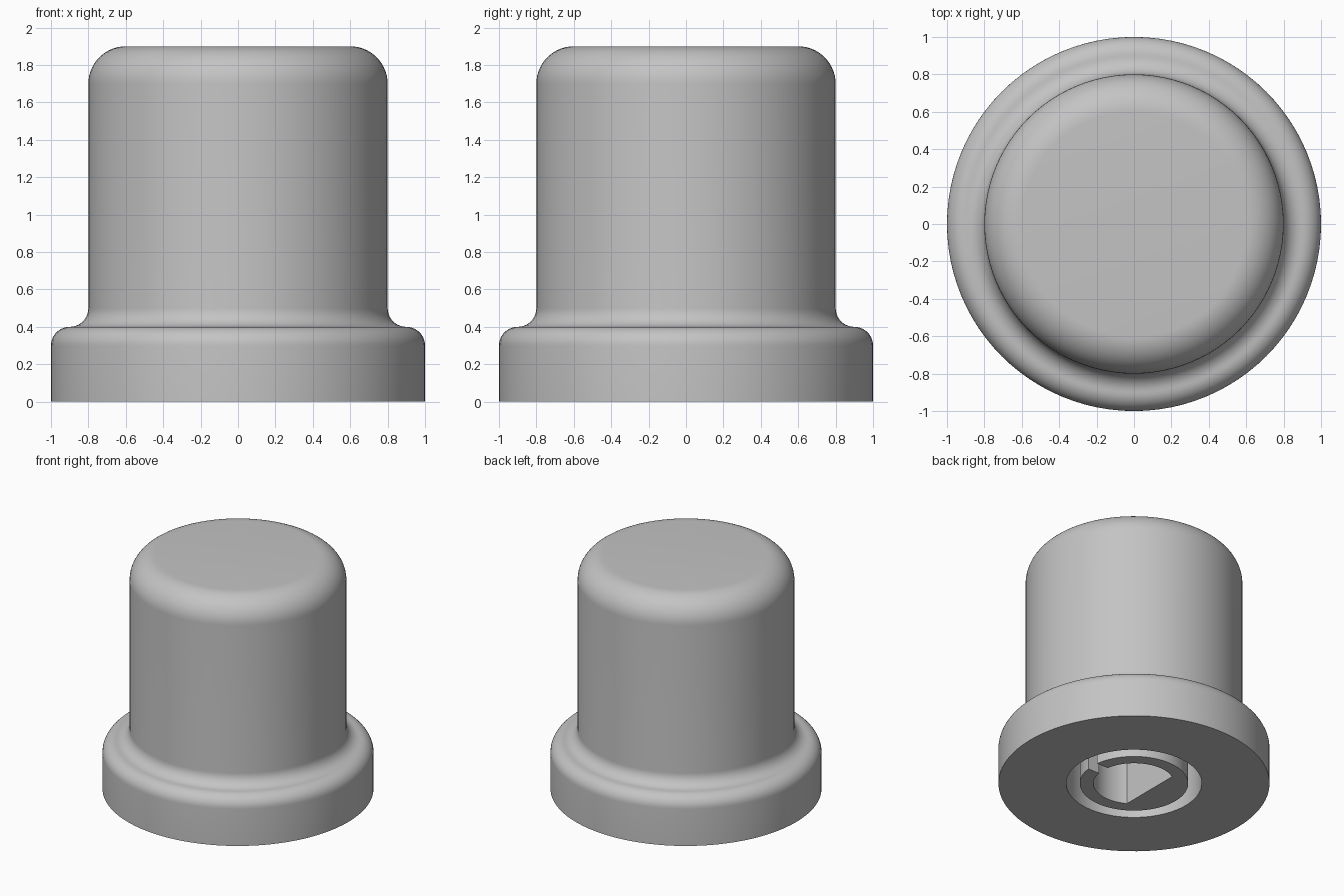
import bpy, bmesh, math
from mathutils import Matrix, Vector

if "Cube" in bpy.data.objects:
    bpy.data.objects.remove(bpy.data.objects["Cube"])

SEGMENTS = 96
DEPTH = 1.0          # depth of the hollow under the knob

grey = bpy.data.materials.new("plain grey")
grey.diffuse_color = (0.55, 0.55, 0.55, 1)
grey.use_nodes = True
grey.node_tree.nodes["Principled BSDF"].inputs["Base Color"].default_value = grey.diffuse_color


def arc(cx, cy, r, a0, a1, n):
    """Points on a circle, angles in degrees."""
    angles = [math.radians(a0 + (a1 - a0) * i / n) for i in range(n + 1)]
    return [(cx + r * math.cos(a), cy + r * math.sin(a)) for a in angles]


def finish(bm, name):
    bmesh.ops.recalc_face_normals(bm, faces=bm.faces)
    mesh = bpy.data.meshes.new(name)
    bm.to_mesh(mesh)
    bm.free()
    mesh.materials.append(grey)
    obj = bpy.data.objects.new(name, mesh)
    bpy.context.collection.objects.link(obj)
    bpy.ops.object.select_all(action='DESELECT')
    obj.select_set(True)
    bpy.context.view_layer.objects.active = obj
    bpy.ops.object.shade_smooth_by_angle(angle=math.radians(30))
    return obj


# Knob body: one turned profile, from the hollow's ceiling round to the top
profile = [(0, DEPTH), (0.5, DEPTH), (0.5, 0), (1, 0)]
profile += arc(0.9, 0.3, 0.1, 0, 90, 10)            # rounded skirt edge
profile += arc(0.9, 0.5, 0.1, 270, 180, 10)[1:]     # hollow fillet to the grip
profile += arc(0.6, 1.7, 0.2, 0, 90, 14)            # rounded top edge
profile += [(0, 1.9)]

bm = bmesh.new()
verts = [bm.verts.new((r, 0, z)) for r, z in profile]
edges = [bm.edges.new(pair) for pair in zip(verts, verts[1:])]
bmesh.ops.spin(bm, geom=verts + edges, axis=(0, 0, 1), cent=(0, 0, 0),
               angle=math.tau, steps=SEGMENTS, use_merge=True)
bmesh.ops.remove_doubles(bm, verts=bm.verts, dist=1e-5)
finish(bm, "knob_body")

# Shaft collar: slit ring with a D-shaped bore, extruded up into the hollow
slit_out = math.degrees(math.asin(0.05 / 0.4))
slit_in = math.degrees(math.asin(0.05 / 0.3))
section = arc(0, 0, 0.4, slit_out, 360 - slit_out, 72)
section += arc(0, 0, 0.3, 360 - slit_in, 240, 24)   # ends at the flat
section += arc(0, 0, 0.3, 120, slit_in, 24)

bm = bmesh.new()
face = bm.faces.new([bm.verts.new((x, y, 0)) for x, y in section])
grown = bmesh.ops.extrude_face_region(bm, geom=[face], use_keep_orig=True)
bmesh.ops.translate(bm, vec=(0, 0, DEPTH),
                    verts=[v for v in grown["geom"] if isinstance(v, bmesh.types.BMVert)])
finish(bm, "shaft_collar")
